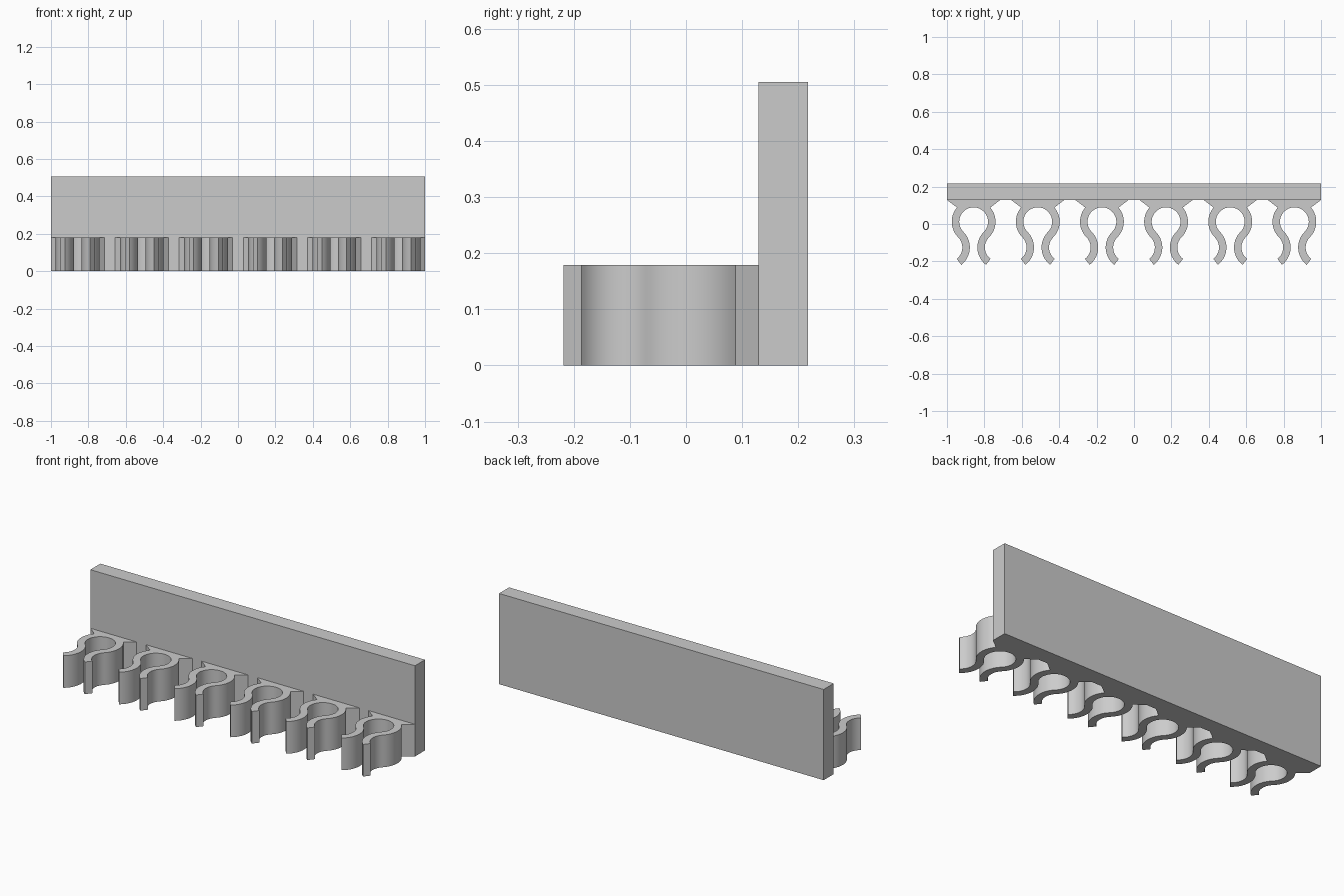
import bpy
import bmesh
from math import sin, cos, radians

cube = bpy.data.objects.get("Cube")
if cube:
    bpy.data.objects.remove(cube, do_unlink=True)

GREY = (0.6, 0.6, 0.6, 1.0)
grey = bpy.data.materials.new("light_grey")
grey.use_nodes = True
grey.diffuse_color = GREY
grey.node_tree.nodes["Principled BSDF"].inputs["Base Color"].default_value = GREY

PLATE_FRONT, PLATE_BACK, PLATE_HEIGHT = 0.129, 0.217, 0.505
CLIP_HEIGHT, CLIP_COUNT, SPACING = 0.179, 6, 0.343
RING_Y, INNER, OUTER = 0.012, 0.077, 0.117
STEPS = 14


def arc(cx, cy, r, start, end, steps=STEPS):
    angles = [radians(start + (end - start) * i / steps) for i in range(steps + 1)]
    return [(cx + r * cos(a), cy + r * sin(a)) for a in angles]


def extrude_profile(name, points, height):
    bm = bmesh.new()
    face = bm.faces.new([bm.verts.new((x, y, 0)) for x, y in points])
    out = bmesh.ops.extrude_face_region(bm, geom=[face])
    top = [v for v in out["geom"] if isinstance(v, bmesh.types.BMVert)]
    bmesh.ops.translate(bm, verts=top, vec=(0, 0, height))
    bmesh.ops.recalc_face_normals(bm, faces=bm.faces)
    mesh = bpy.data.meshes.new(name)
    bm.to_mesh(mesh)
    bm.free()
    mesh.materials.append(grey)
    obj = bpy.data.objects.new(name, mesh)
    bpy.context.collection.objects.link(obj)
    return obj


# Upright mounting plate
extrude_profile("back_plate", [(-1, PLATE_FRONT), (1, PLATE_FRONT),
                               (1, PLATE_BACK), (-1, PLATE_BACK)], PLATE_HEIGHT)

# Half of the clip outline: flared foot, ring, outward-curling lip and back
bend = (INNER + OUTER) * cos(radians(45))
lip = (bend, RING_Y - bend)
half = [(0.143, PLATE_FRONT)]
half += arc(0, RING_Y, OUTER, 40.5, -45)
half += arc(*lip, INNER, 135, 232.6)[1:]
half += arc(*lip, OUTER, 232.6, 135)
half += arc(0, RING_Y, INNER, -45, 90, 20)[1:]
outline = half + [(-x, y) for x, y in reversed(half[:-1])]

# Row of open spring clips
clips = []
for i in range(CLIP_COUNT):
    clip = extrude_profile(f"spring_clip_{i + 1}", outline, CLIP_HEIGHT)
    clip.location.x = (i - (CLIP_COUNT - 1) / 2) * SPACING
    clips.append(clip)

# Smooth curved walls, keep the corners crisp
bpy.ops.object.select_all(action="DESELECT")
for clip in clips:
    clip.select_set(True)
bpy.context.view_layer.objects.active = clips[0]
bpy.ops.object.shade_smooth_by_angle(angle=radians(30))
